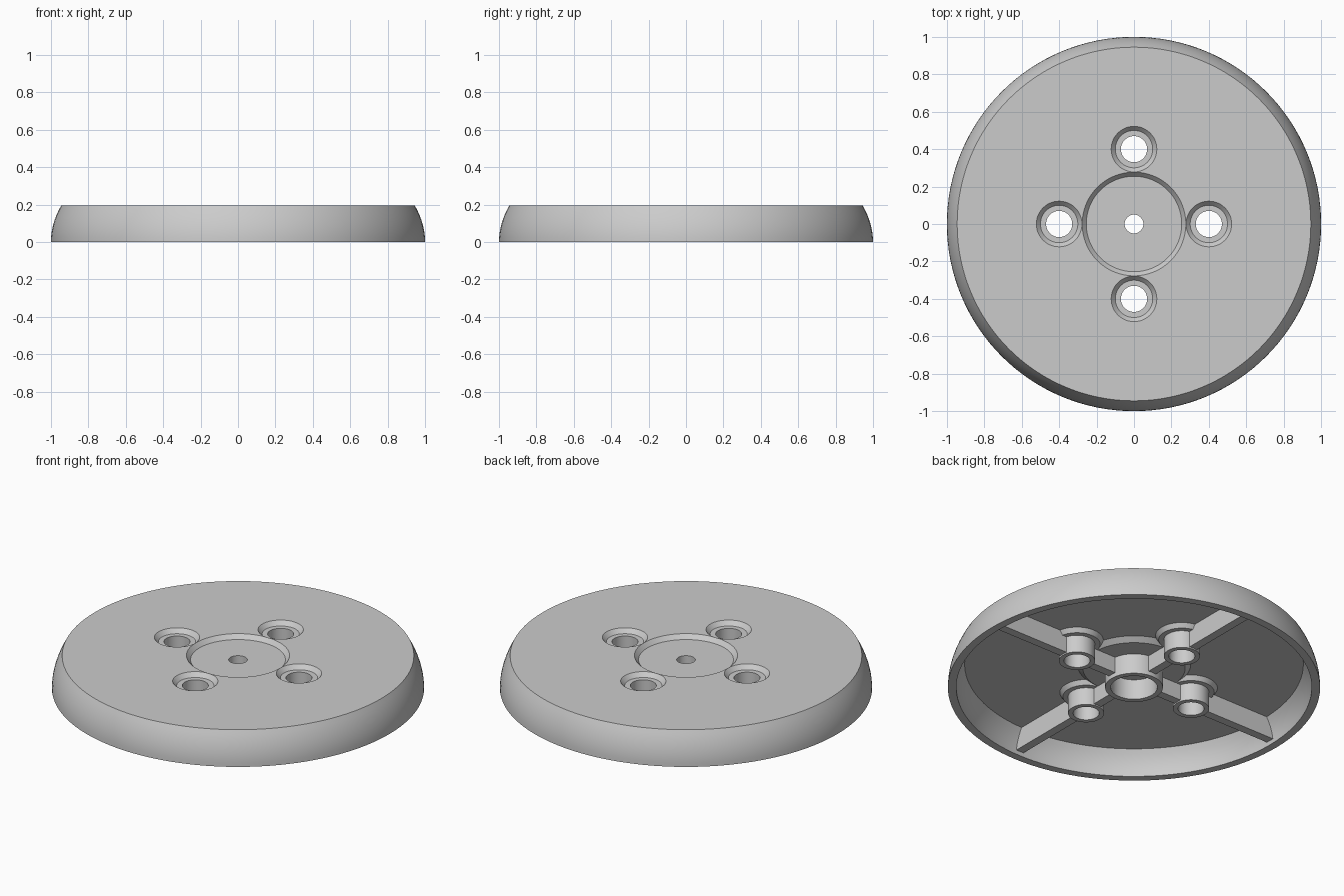
import bpy, bmesh
from math import cos, sin, pi, radians
from mathutils import Matrix, Vector

if "Cube" in bpy.data.objects:
    bpy.data.objects.remove(bpy.data.objects["Cube"])


def make_object(name, bm):
    bmesh.ops.recalc_face_normals(bm, faces=bm.faces[:])
    mesh = bpy.data.meshes.new(name)
    bm.to_mesh(mesh)
    bm.free()
    ob = bpy.data.objects.new(name, mesh)
    bpy.context.collection.objects.link(ob)
    return ob


def lathe(name, profile, steps, closed=False, at=(0, 0)):
    """Spin an (r, z) profile round a vertical axis."""
    bm = bmesh.new()
    vs = [bm.verts.new((r, 0, z)) for r, z in profile]
    edges = [bm.edges.new(p) for p in zip(vs, vs[1:])]
    if closed:
        edges.append(bm.edges.new((vs[-1], vs[0])))
    bmesh.ops.spin(bm, geom=vs + edges, axis=(0, 0, 1), cent=(0, 0, 0),
                   angle=2 * pi, steps=steps)
    bmesh.ops.remove_doubles(bm, verts=bm.verts[:], dist=1e-5)
    bmesh.ops.translate(bm, verts=bm.verts[:], vec=(at[0], at[1], 0))
    return make_object(name, bm)


def rib(name, r0, r1, z0, z1, width, angle):
    bm = bmesh.new()
    mat = (Matrix.Rotation(angle, 4, 'Z')
           @ Matrix.Translation(((r0 + r1) / 2, 0, (z0 + z1) / 2))
           @ Matrix.Diagonal((r1 - r0, width, z1 - z0, 1)))
    bmesh.ops.create_cube(bm, size=1, matrix=mat)
    return make_object(name, bm)


def combine(target, tool, operation):
    mod = target.modifiers.new(tool.name, 'BOOLEAN')
    mod.object, mod.operation, mod.solver = tool, operation, 'EXACT'
    tool.hide_render = True
    bpy.context.view_layer.objects.active = target
    bpy.ops.object.modifier_apply(modifier=mod.name)
    bpy.data.objects.remove(tool)


TOP, UNDER, FLOOR = 0.195, 0.145, 0.17

# dish: curved outer wall, top plate, central recess and hollow hub
outer = [(1 - 0.055 * (i / 8) ** 2, TOP * i / 8) for i in range(9)]
inner = [(0.91 + 0.045 * (1 - (i / 6) ** 2), UNDER * i / 6) for i in range(7)]
profile = outer + [
    (0.277, TOP), (0.255, FLOOR), (0.05, FLOOR), (0.05, 0.12),
    (0.125, 0.12), (0.125, 0), (0.155, 0), (0.155, 0.12),
    (0.275, 0.12), (0.305, UNDER)] + inner[::-1]
dish = lathe("dish_cover", profile, 128, closed=True)

# four ribs and screw bosses under the plate
spots = [(0.4 * cos(i * pi / 2), 0.4 * sin(i * pi / 2)) for i in range(4)]
for i, spot in enumerate(spots):
    combine(dish, rib("rib", 0.14, 0.955, 0.025, 0.16, 0.05, i * pi / 2), 'UNION')
    boss = lathe("screw_boss", [(0, 0.017), (0.097, 0.017), (0.097, 0.12),
                                (0.125, 0.12), (0.152, 0.16), (0, 0.16)], 48, at=spot)
    combine(dish, boss, 'UNION')

# countersunk screw holes
for spot in spots:
    drill = lathe("screw_hole", [(0, -0.1), (0.07, -0.1), (0.07, FLOOR),
                                 (0.1, FLOOR), (0.144, 0.22), (0, 0.22)], 48, at=spot)
    combine(dish, drill, 'DIFFERENCE')

# smooth the curved walls, keep crisp edges
bpy.ops.object.select_all(action='DESELECT')
dish.select_set(True)
bpy.context.view_layer.objects.active = dish
bpy.ops.object.shade_smooth_by_angle(angle=radians(30))
